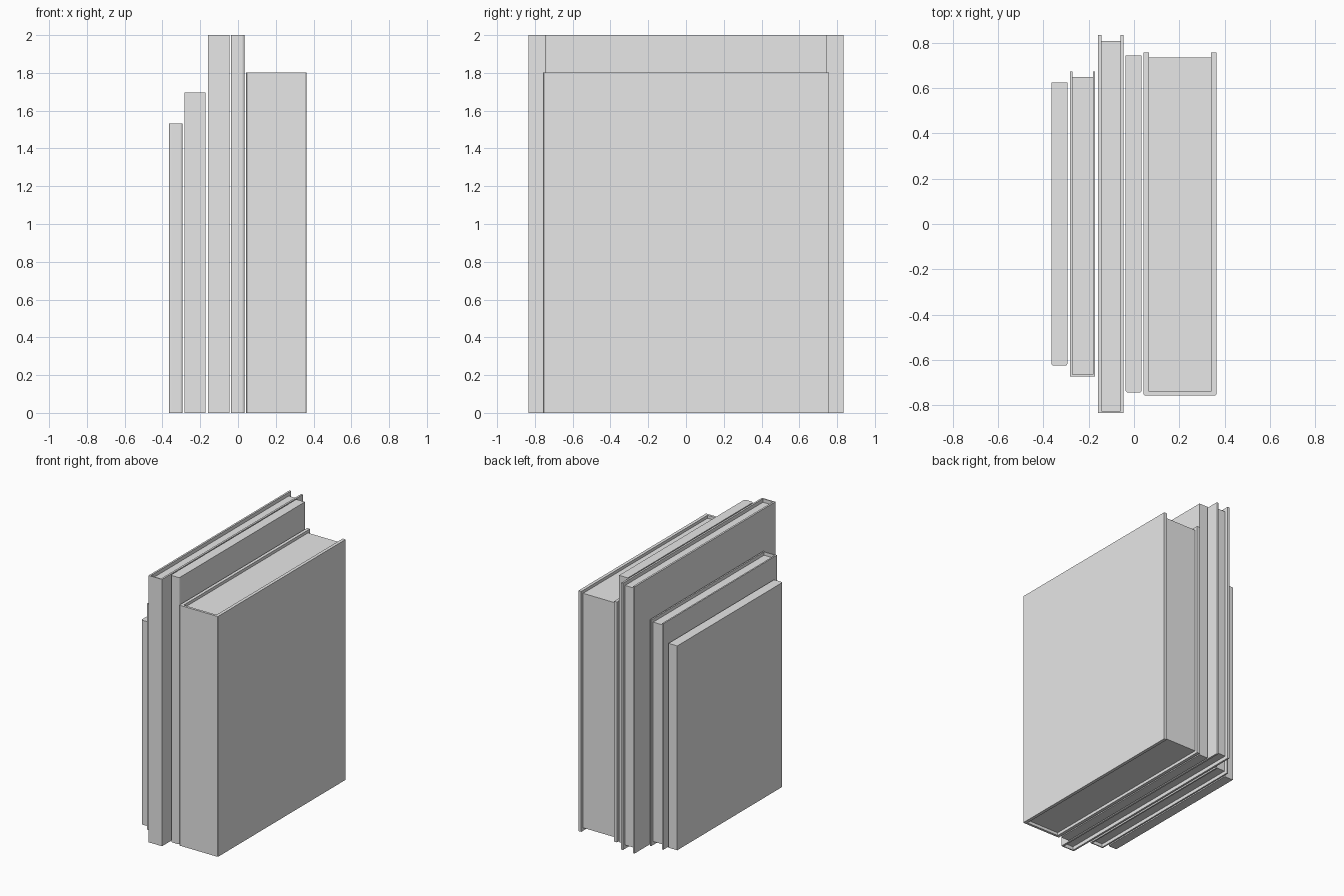
import bpy
import bmesh

cube = bpy.data.objects.get("Cube")
if cube:
    bpy.data.objects.remove(cube, do_unlink=True)

grey = bpy.data.materials.new("light_grey")
grey.use_nodes = True
grey.diffuse_color = (0.8, 0.8, 0.8, 1)
grey.node_tree.nodes["Principled BSDF"].inputs["Base Color"].default_value = (0.8, 0.8, 0.8, 1)


def extrude_profile(name, points, bottom, top, spine_y, bevel=0, segments=1):
    """Raise an xy outline and optionally round its two outer spine edges."""
    bm = bmesh.new()
    base = bm.faces.new([bm.verts.new((x, y, bottom)) for x, y in points])
    raised = bmesh.ops.extrude_face_region(bm, geom=[base], use_keep_orig=True)["geom"]
    bmesh.ops.translate(bm, vec=(0, 0, top - bottom),
                        verts=[g for g in raised if isinstance(g, bmesh.types.BMVert)])
    if bevel:
        edges = [e for e in bm.edges
                 if all(abs(v.co.y - spine_y) < 1e-5 for v in e.verts)
                 and abs(e.verts[0].co.z - e.verts[1].co.z) > 0.1]
        bmesh.ops.bevel(bm, geom=edges, offset=bevel, segments=segments,
                        profile=0.5, affect='EDGES')
    bmesh.ops.recalc_face_normals(bm, faces=bm.faces)
    mesh = bpy.data.meshes.new(name)
    bm.to_mesh(mesh)
    bm.free()
    mesh.materials.append(grey)
    obj = bpy.data.objects.new(name, mesh)
    bpy.context.collection.objects.link(obj)
    return obj


def rectangle(left, right, front, back):
    return [(left, front), (right, front), (right, back), (left, back)]


def paperback(name, left, right, depth, height):
    extrude_profile(name, rectangle(left, right, -depth, depth), 0, height,
                    -depth, 0.012, 3)


def hardback(name, left, right, depth, height, board, spine, inset, bevel=0):
    # U-shaped cover: two boards joined by the spine
    l, r, s = left + board, right - board, spine - depth
    cover = [(left, -depth), (right, -depth), (right, depth), (r, depth),
             (r, s), (l, s), (l, depth), (left, depth)]
    extrude_profile(name + "_cover", cover, 0, height, -depth, bevel)
    # Page block set in from the board edges
    extrude_profile(name + "_pages", rectangle(l, r, s, depth - inset),
                    inset, height - inset, s)


paperback("small_paperback", -0.365, -0.293, 0.625, 1.532)
hardback("small_hardback", -0.283, -0.171, 0.673, 1.695, 0.011, 0.008, 0.025)
hardback("tall_hardback", -0.158, -0.046, 0.834, 2.0, 0.014, 0.008, 0.027)
paperback("tall_paperback", -0.038, 0.034, 0.744, 2.0)
hardback("thick_hardback", 0.043, 0.363, 0.757, 1.802, 0.024, 0.018, 0.022, 0.004)
